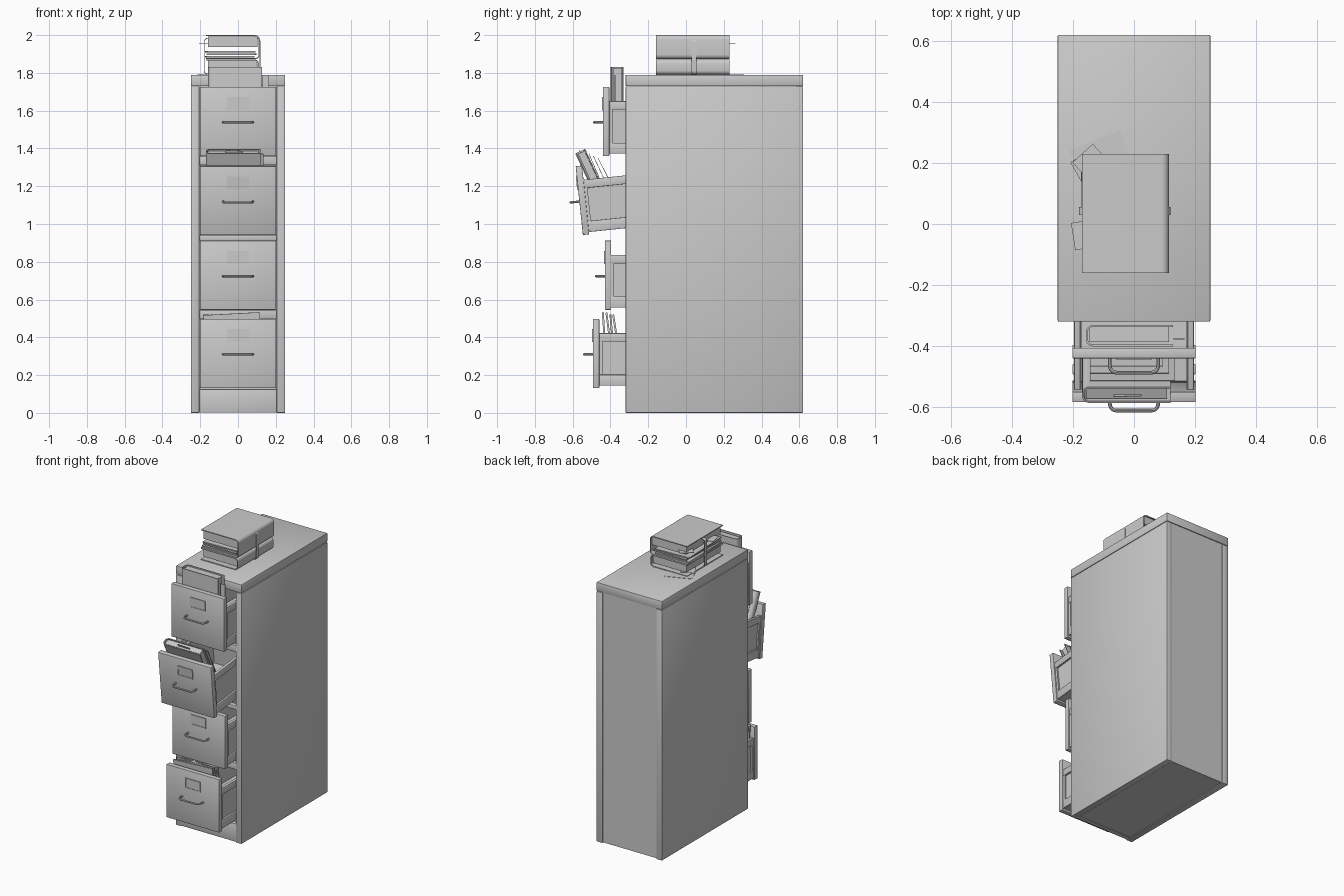
import bpy, bmesh, math
from mathutils import Matrix, Vector

if "Cube" in bpy.data.objects:
    bpy.data.objects.remove(bpy.data.objects["Cube"])

I = Matrix.Identity(4)
T = Matrix.Translation


def rot(deg, axis):
    return Matrix.Rotation(math.radians(deg), 4, axis)


def finish(name, bm, m, bevel=0.0):
    bmesh.ops.recalc_face_normals(bm, faces=bm.faces)
    me = bpy.data.meshes.new(name)
    bm.to_mesh(me)
    bm.free()
    ob = bpy.data.objects.new(name, me)
    bpy.context.collection.objects.link(ob)
    ob.matrix_world = m
    if bevel:
        mod = ob.modifiers.new("bevel", 'BEVEL')
        mod.width = bevel
        mod.segments = 2
    return ob


def box(name, x, y, z, m=I, bevel=0.0):
    """Box from (min, max) ranges."""
    bm = bmesh.new()
    bmesh.ops.create_cube(bm, size=1)
    for v in bm.verts:
        v.co = Vector([(r[0] + r[1]) / 2 + c * (r[1] - r[0]) for r, c in zip((x, y, z), v.co)])
    return finish(name, bm, m, bevel)


def extrude(name, pts, y0, y1, m=I):
    """Closed xz outline extruded along y."""
    bm = bmesh.new()
    f = bm.faces.new([bm.verts.new((p[0], y0, p[1])) for p in pts])
    r = bmesh.ops.extrude_face_region(bm, geom=[f])
    vs = [g for g in r['geom'] if isinstance(g, bmesh.types.BMVert)]
    bmesh.ops.translate(bm, verts=vs, vec=(0, y1 - y0, 0))
    return finish(name, bm, m)


def arc(cx, cz, r, a0, a1, n=6):
    return [(cx + r * math.cos(math.radians(a0 + (a1 - a0) * i / n)),
             cz + r * math.sin(math.radians(a0 + (a1 - a0) * i / n))) for i in range(n + 1)]


def binder(name, w, h, t, m, pages=0.85, c=0.006):
    """Wrapped cover with a rounded spine at +x, and a page block inside."""
    def u(o, r):
        a, b = w / 2 - o, t / 2 - o
        return ([(-w / 2, b)] + arc(a - r, b - r, r, 90, 0)
                + arc(a - r, r - b, r, 0, -90) + [(-w / 2, -b)])
    r = min(0.024, t * 0.42)
    extrude(name + "_cover", u(0, r) + u(c, r - c)[::-1], -h / 2, h / 2, m)
    b = t / 2 - c
    box(name + "_pages", (-w / 2 + 0.012, w / 2 - 0.012), (-h / 2 + 0.008, h / 2 - 0.008),
        (b - 2 * b * pages, b - 0.001), m)


def handle(name, m):
    """Bent tube pull."""
    R, e, r = 0.079, -0.047, 0.022
    pts = ([(-R, 0.002)] + arc(-R + r, e + r, r, 180, 270)
           + arc(R - r, e + r, r, 270, 360) + [(R, 0.002)])
    cu = bpy.data.curves.new(name, 'CURVE')
    cu.dimensions = '3D'
    cu.bevel_depth = 0.006
    cu.bevel_resolution = 2
    sp = cu.splines.new('POLY')
    sp.points.add(len(pts) - 1)
    for p, q in zip(sp.points, pts):
        p.co = (q[0], q[1], 0, 1)
    ob = bpy.data.objects.new(name, cu)
    bpy.context.collection.objects.link(ob)
    ob.matrix_world = m


def drawer(n, m, depth):
    """Drawer with its origin at the bottom front edge of the face."""
    p = "drawer_%d_" % n
    box(p + "face", (-0.202, 0.202), (0, 0.034), (0, 0.366), m, 0.003)
    box(p + "floor", (-0.18, 0.18), (0.03, depth), (0.012, 0.024), m)
    box(p + "back", (-0.18, 0.18), (depth - 0.012, depth), (0.02, 0.285), m)
    for s, side in ((-1, "left"), (1, "right")):
        def sx(a, b):
            return tuple(sorted((s * a, s * b)))
        box(p + side + "_side", sx(0.172, 0.184), (0.03, depth), (0.012, 0.285), m)
        box(p + side + "_top_rail", sx(0.176, 0.196), (0.03, depth), (0.245, 0.29), m, 0.002)
        box(p + side + "_bottom_rail", sx(0.176, 0.196), (0.03, depth), (0.012, 0.07), m, 0.002)
        box(p + side + "_stile", sx(0.176, 0.194), (0.03, 0.05), (0.06, 0.25), m)
    # label holder frame and card
    lz0, lz1, lx = 0.242, 0.312, 0.055
    box(p + "label_card", (-lx, lx), (-0.002, 0.002), (lz0, lz1), m)
    for a, b in ((lz0, lz0 + 0.006), (lz1 - 0.006, lz1)):
        box(p + "label_bar", (-lx, lx), (-0.005, 0.002), (a, b), m)
    for s in (-1, 1):
        box(p + "label_end", (s * lx - 0.003, s * lx + 0.003), (-0.005, 0.002), (lz0, lz1), m)
    handle(p + "handle", m @ T((0, 0, 0.178)))


# cabinet shell
for s, side in ((-1, "left"), (1, "right")):
    box(side + "_side_panel", tuple(sorted((s * 0.205, s * 0.25))), (-0.32, 0.62), (0, 1.728), I, 0.004)
box("top_slab", (-0.25, 0.25), (-0.32, 0.62), (1.73, 1.79), I, 0.004)
box("back_panel", (-0.21, 0.21), (0.585, 0.614), (0.004, 1.735))
box("base_panel", (-0.21, 0.21), (-0.3, 0.6), (0.006, 0.03))
box("kick_panel", (-0.21, 0.21), (-0.316, -0.285), (0.002, 0.126), I, 0.003)
for i, (a, b) in enumerate(((0.5, 0.543), (0.913, 0.94), (1.312, 1.357))):
    box("front_rail_%d" % i, (-0.21, 0.21), (-0.316, -0.28), (a, b), I, 0.003)

# drawers, the third one drooping
drawer(1, T((0, -0.493, 0.132)), 0.85)
drawer(2, T((0, -0.43, 0.546)), 0.85)
drawer(3, T((0, -0.546, 0.942)) @ rot(6, 'X'), 0.55)
drawer(4, T((0, -0.44, 1.36)), 0.85)

# upright binders: spine to the left
stand = rot(180, 'Z') @ rot(90, 'X')
binder("top_drawer_binder", 0.285, 0.4, 0.07, T((-0.015, -0.366, 1.63)) @ stand)
box("top_drawer_tab", (0.13, 0.165), (-0.378, -0.374), (1.6, 1.79))
lean = T((-0.025, -0.56, 1.385)) @ rot(25, 'X')
binder("leaning_binder", 0.29, 0.38, 0.058, lean @ T((0, 0, -0.19)) @ stand)
box("leaning_sheet", (-0.04, 0.05), (-0.004, -0.002), (-0.2, 0.006), lean @ rot(3, 'Y'))
for i in range(3):
    box("leaning_folder_%d" % i, (-0.12, 0.16 - 0.02 * i), (0.036 + 0.015 * i, 0.039 + 0.015 * i),
        (-0.3, -0.03 - 0.022 * i), lean @ rot(2 * i - 2, 'X'))

# files in the bottom drawer
for i, (y, top, tx, ty) in enumerate(((-0.44, 0.525, 4, -3), (-0.42, 0.52, 7, -4),
                                      (-0.4, 0.515, 5, 2), (-0.385, 0.515, 9, -2))):
    box("bottom_folder_%d" % i, (-0.15, 0.15), (-0.005, 0.005), (-0.3, 0),
        T((-0.035, y, top)) @ rot(tx, 'X') @ rot(ty, 'Y'))

# stacked binders on top with a strap
binder("lower_binder", 0.28, 0.39, 0.082, T((-0.03, 0.035, 1.831)), 0.75)
binder("upper_binder", 0.285, 0.39, 0.127, T((-0.0275, 0.035, 1.9365)), 0.5)
for i, (dx, a) in enumerate(((-0.006, 1), (0.004, -1.5), (-0.003, 2))):
    box("loose_stack_%d" % i, (-0.135, 0.12), (-0.185, 0.185), (0, 0.008),
        T((-0.03 + dx, 0.035, 1.881 + 0.014 * i)) @ rot(a, 'Z'))


def ring(o, r):
    x0, x1, z0, z1 = -0.181 + o, 0.119 - o, 1.792 + o, 1.985 - o
    return (arc(x1 - r, z1 - r, r, 0, 90) + arc(x0 + r, z1 - r, r, 90, 180)
            + arc(x0 + r, z0 + r, r, 180, 270) + arc(x1 - r, z0 + r, r, 270, 360))


bm = bmesh.new()
loops = [[bm.verts.new((p[0], y, p[1])) for p in ring(o, r)]
         for o, r, y in ((0, 0.02, 0.03), (0, 0.02, 0.055), (0.004, 0.016, 0.055), (0.004, 0.016, 0.03))]
for k in range(4):
    A, B = loops[k], loops[(k + 1) % 4]
    for i in range(len(A)):
        j = (i + 1) % len(A)
        bm.faces.new((A[i], A[j], B[j], B[i]))
finish("strap", bm, I)

# loose papers poking out of the stack
for i, (x, y, z, a, w, h) in enumerate(((-0.1, 0.2, 1.791, 22, 0.18, 0.16),
                                        (-0.135, 0.195, 1.955, 42, 0.09, 0.1),
                                        (-0.16, -0.035, 1.955, 9, 0.08, 0.09),
                                        (-0.15, 0.19, 1.815, 30, 0.09, 0.08))):
    box("loose_paper_%d" % i, (-w / 2, w / 2), (-h / 2, h / 2), (-0.001, 0.001),
        T((x, y, z)) @ rot(a, 'Z'))

# smooth shading on curved parts
bpy.ops.object.select_all(action='SELECT')
bpy.context.view_layer.objects.active = bpy.context.selected_objects[0]
bpy.ops.object.convert(target='MESH')
bpy.ops.object.shade_smooth_by_angle(angle=math.radians(35))
bpy.ops.object.select_all(action='DESELECT')
